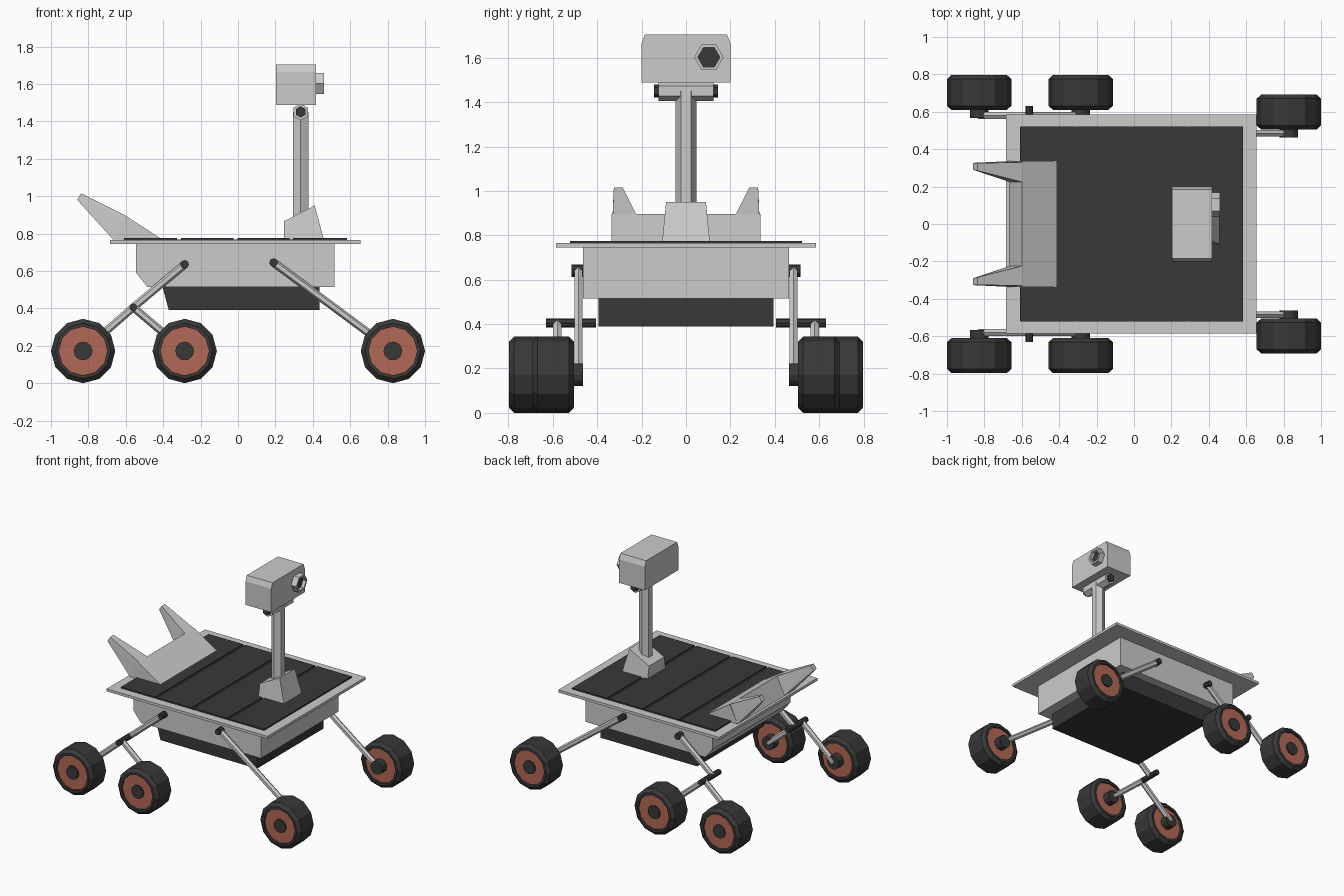
import bpy, bmesh
from math import sin, cos, pi
from mathutils import Vector

if "Cube" in bpy.data.objects:
    bpy.data.objects.remove(bpy.data.objects["Cube"])


def material(name, rgb):
    m = bpy.data.materials.new(name)
    m.diffuse_color = (*rgb, 1)
    m.use_nodes = True
    m.node_tree.nodes["Principled BSDF"].inputs["Base Color"].default_value = m.diffuse_color
    return m


DARK = material("dark", (0.04, 0.04, 0.04))
RED = material("rust_red", (0.45, 0.14, 0.095))


def finish(name, bm, mat=None):
    bmesh.ops.recalc_face_normals(bm, faces=bm.faces)
    me = bpy.data.meshes.new(name)
    bm.to_mesh(me)
    bm.free()
    ob = bpy.data.objects.new(name, me)
    bpy.context.collection.objects.link(ob)
    if mat:
        me.materials.append(mat)
    return ob


def loft(name, rings, mat=None, closed=False):
    """Bridge loops of points; cap the ends, or join last to first."""
    bm = bmesh.new()
    loops = [[bm.verts.new(p) for p in r] for r in rings]
    n = len(loops[0])
    pairs = list(zip(loops, loops[1:]))
    if closed:
        pairs.append((loops[-1], loops[0]))
    else:
        bm.faces.new(loops[0])
        bm.faces.new(loops[-1])
    for a, b in pairs:
        for i in range(n):
            j = (i + 1) % n
            bm.faces.new((a[i], a[j], b[j], b[i]))
    return finish(name, bm, mat)


def ring(c, axis, r, n, phase=0.0):
    d = Vector(axis).normalized()
    up = Vector((0, 1, 0)) if abs(d.z) > 0.99 else Vector((0, 0, 1))
    u = (up - d * d.dot(up)).normalized()
    v = d.cross(u)
    return [Vector(c) + r * (u * cos(phase + 2 * pi * i / n) + v * sin(phase + 2 * pi * i / n))
            for i in range(n)]


def tube(name, p, q, r, n=6, mat=None, phase=0.0):
    ax = Vector(q) - Vector(p)
    return loft(name, [ring(p, ax, r, n, phase), ring(q, ax, r, n, phase)], mat)


def box(name, x0, x1, y0, y1, z0, z1, mat=None):
    return loft(name, [[(x0, y0, z), (x1, y0, z), (x1, y1, z), (x0, y1, z)] for z in (z0, z1)], mat)


def side_profile(name, pts, y, mat=None):
    return loft(name, [[(x, s * y, z) for x, z in pts] for s in (-1, 1)], mat)


# Hull, belly and deck
side_profile("body", [(-0.485, 0.515), (0.515, 0.515), (0.515, 0.75), (-0.545, 0.75), (-0.545, 0.59)], 0.463)
side_profile("belly", [(-0.37, 0.39), (0.435, 0.39), (0.435, 0.52), (-0.405, 0.52)], 0.395, DARK)
box("deck", -0.685, 0.655, -0.585, 0.585, 0.745, 0.765)

# Solar panels with narrow grooves between
box("panel_base", -0.61, 0.583, -0.522, 0.522, 0.76, 0.768, DARK)
edges = [-0.62, -0.315, -0.013, 0.285, 0.593]
for a, b in zip(edges, edges[1:]):
    box("solar_panel", a + 0.01, b - 0.01, -0.522, 0.522, 0.764, 0.775, DARK)

# Mast foot, mast and neck joint
foot = []
for pts, k in (([(0.245, 0.765), (0.46, 0.765)], 0.108), ([(0.245, 0.865), (0.41, 0.95)], 0.09)):
    (xa, za), (xb, zb) = pts
    foot.append([(xa, -k, za), (xb, -k, zb), (xb, k, zb), (xa, k, za)])
loft("mast_foot", foot)
tube("mast", (0.335, 0, 0.8), (0.335, 0, 1.45), 0.047)
tube("neck_joint", (0.335, -0.125, 1.45), (0.335, 0.125, 1.45), 0.045)
tube("neck_pin", (0.335, -0.145, 1.45), (0.335, 0.145, 1.45), 0.03, 6, DARK)

# Head and camera
head = [(-0.2, 1.488), (0.2, 1.488), (0.2, 1.665), (0.185, 1.705), (-0.185, 1.705), (-0.2, 1.665)]
loft("head", [[(x, y, z) for y, z in head] for x in (0.203, 0.417)])
X = (1, 0, 0)
loft("camera_ring", [ring((x, 0.103, 1.602), X, r, 6, pi / 6)
                     for x, r in ((0.41, 0.066), (0.46, 0.066), (0.46, 0.05), (0.41, 0.05))], None, True)
tube("camera_lens", (0.41, 0.103, 1.602), (0.435, 0.103, 1.602), 0.052, 6, DARK, pi / 6)

# Rear wedge with two swept horns
side_profile("rear_wedge", [(-0.40, 0.765), (-0.60, 0.895), (-0.665, 0.765)], 0.336)
for s in (-1, 1):
    bm = bmesh.new()
    for x, y, z in ((-0.40, 0.336, 0.765), (-0.60, 0.225, 0.895), (-0.60, 0.33, 0.895),
                    (-0.665, 0.225, 0.765), (-0.665, 0.336, 0.765),
                    (-0.86, 0.29, 0.98), (-0.86, 0.327, 0.98),
                    (-0.838, 0.285, 1.015), (-0.838, 0.325, 1.015)):
        bm.verts.new((x, s * y, z))
    bmesh.ops.convex_hull(bm, input=bm.verts)
    finish("rear_horn", bm)

# Wheels: chamfered tyre, recessed rim, hub reaching inwards
R = 0.172


def wheel(x, y, s):
    def at(d):
        return (x, s * (y + d), R)
    Y = (0, 1, 0)
    tyre = [(0, 0.13), (0, 0.148), (0.022, R), (0.165, R), (0.187, 0.148), (0.187, 0.13)]
    loft("tyre", [ring(at(d), Y, r, 12) for d, r in tyre], DARK, True)
    tube("rim", at(0.015), at(0.172), 0.132, 12, RED)
    tube("hub", at(-0.042), at(0.182), 0.05, 12, DARK)


# Suspension, both sides
for s in (-1, 1):
    wheel(0.828, 0.505, s)
    wheel(-0.828, 0.61, s)
    wheel(-0.285, 0.61, s)
    yi, yo = s * 0.485, s * 0.58
    tube("front_arm", (0.19, yi, 0.645), (0.828, yi, R), 0.021)
    tube("rear_arm", (-0.285, yi, 0.635), (-0.56, yi, 0.405), 0.021)
    tube("bogie_rear", (-0.56, yo, 0.405), (-0.828, yo, R), 0.021)
    tube("bogie_front", (-0.56, yo, 0.405), (-0.285, yo, R), 0.021)
    tube("bogie_pivot", (-0.56, s * 0.405, 0.405), (-0.56, s * 0.63, 0.405), 0.021, 8, DARK)
    for x, z in ((0.19, 0.645), (-0.285, 0.635)):
        tube("arm_pivot", (x, s * 0.45, z), (x, s * 0.515, z), 0.023, 8, DARK)
